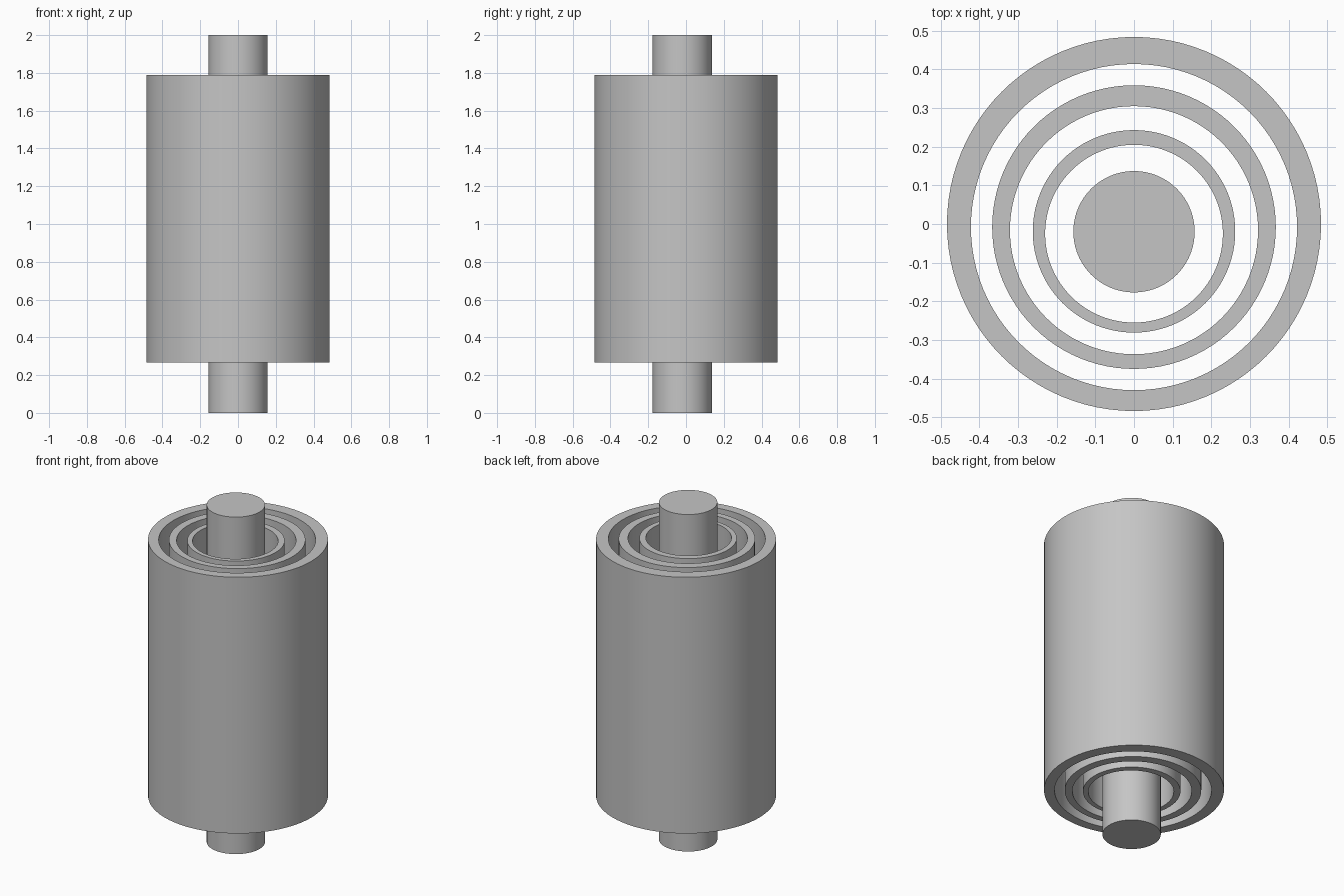
import bpy
import bmesh
from math import cos, sin, tau, radians

SEGMENTS = 96
BOTTOM, TOP = 0.267, 1.788

cube = bpy.data.objects.get("Cube")
if cube:
    bpy.data.objects.remove(cube, do_unlink=True)

grey = bpy.data.materials.new("plain grey")
grey.use_nodes = True
grey.diffuse_color = (0.56, 0.56, 0.56, 1)
grey.node_tree.nodes["Principled BSDF"].inputs["Base Color"].default_value = (0.56, 0.56, 0.56, 1)


def circle(bm, radius, cy, z):
    """Loop of vertices, its centre shifted along y."""
    angles = [tau * i / SEGMENTS for i in range(SEGMENTS)]
    return [bm.verts.new((radius * cos(a), cy + radius * sin(a), z)) for a in angles]


def bridge(bm, a, b):
    for i in range(SEGMENTS):
        j = (i + 1) % SEGMENTS
        bm.faces.new((a[i], a[j], b[j], b[i]))


def finish(bm, name):
    bmesh.ops.recalc_face_normals(bm, faces=bm.faces[:])
    mesh = bpy.data.meshes.new(name)
    bm.to_mesh(mesh)
    bm.free()
    mesh.materials.append(grey)
    obj = bpy.data.objects.new(name, mesh)
    bpy.context.collection.objects.link(obj)
    bpy.ops.object.select_all(action="DESELECT")
    obj.select_set(True)
    bpy.context.view_layer.objects.active = obj
    bpy.ops.object.shade_smooth_by_angle(angle=radians(30))


def tube(name, outer_radius, outer_y, inner_radius, inner_y):
    """Open sleeve whose bore is slightly off centre."""
    bm = bmesh.new()
    loops = [circle(bm, outer_radius, outer_y, BOTTOM), circle(bm, outer_radius, outer_y, TOP),
             circle(bm, inner_radius, inner_y, TOP), circle(bm, inner_radius, inner_y, BOTTOM)]
    for i in range(4):
        bridge(bm, loops[i], loops[(i + 1) % 4])
    finish(bm, name)


# Nested sleeves
tube("outer_sleeve", 0.484, 0.0, 0.422, -0.008)
tube("middle_sleeve", 0.367, -0.008, 0.321, -0.016)
tube("inner_sleeve", 0.262, -0.019, 0.230, -0.025)

# Solid rod through the middle
bm = bmesh.new()
low, high = circle(bm, 0.157, -0.02, 0), circle(bm, 0.157, -0.02, 2)
bridge(bm, low, high)
bm.faces.new(low)
bm.faces.new(high)
finish(bm, "centre_rod")
